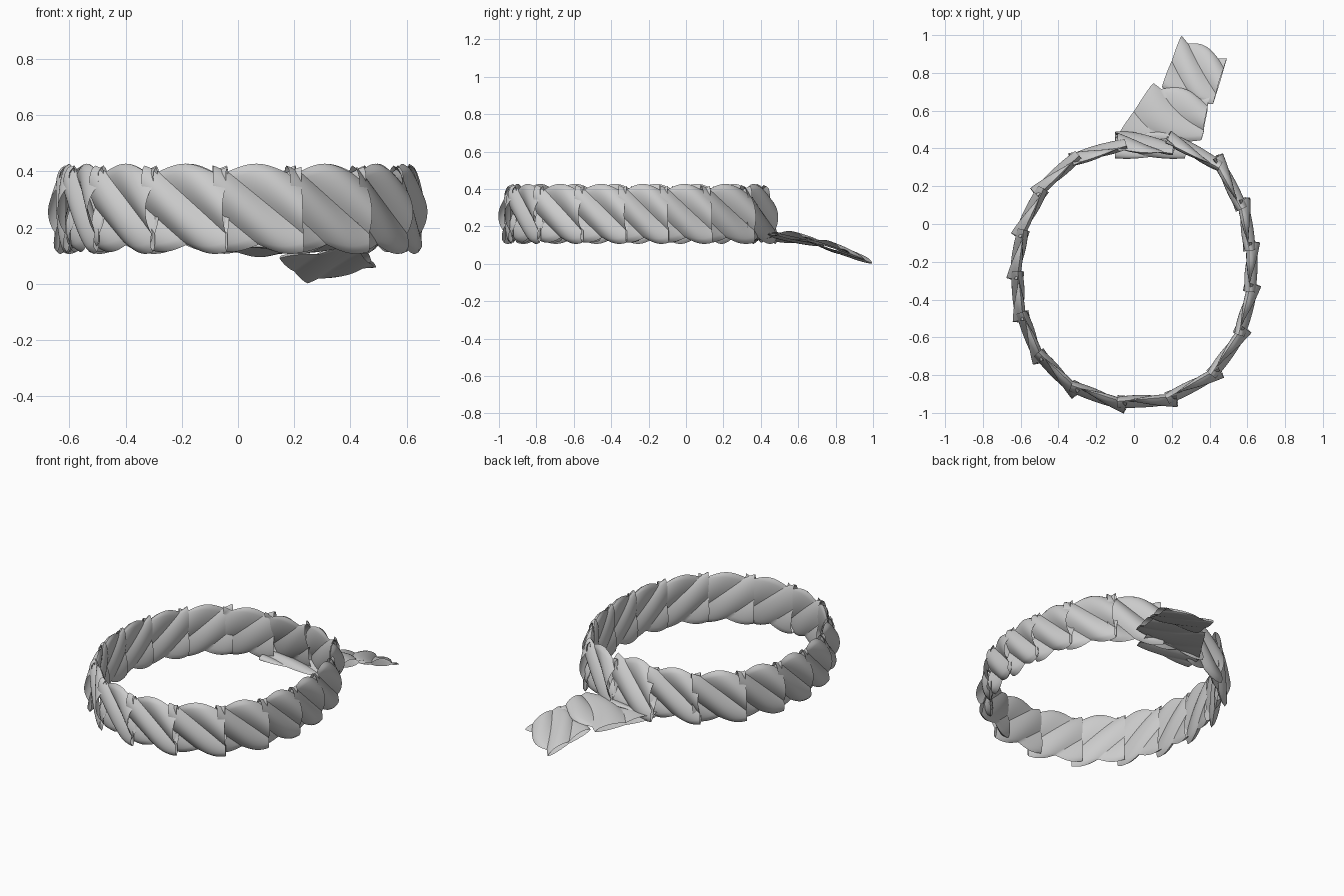
import bpy, bmesh, math
from mathutils import Vector

cube = bpy.data.objects.get("Cube")
if cube:
    bpy.data.objects.remove(cube, do_unlink=True)

mat = bpy.data.materials.new("light grey")
mat.use_nodes = True
grey = (0.6, 0.6, 0.6, 1)
mat.diffuse_color = grey
mat.node_tree.nodes["Principled BSDF"].inputs["Base Color"].default_value = grey


def twisted_plate(name, corners, outer=0.045, inner=0.022, lip=0.03, n=24):
    """Flattened, open-ended sleeve between four corners (start low, end low,
    end high, start high), with diagonal lobes from high start to low end."""
    a, b, c, d = [Vector(p) for p in corners]
    normal = (b - a + c - d).cross(d - a + c - b).normalized()
    rise = (d - a + c - b).normalized()
    bm = bmesh.new()
    for depth in (outer, -inner):
        grid = []
        for j in range(n + 1):
            v = j / n
            swell = math.sqrt(4 * v * (1 - v))
            row = []
            for i in range(n + 1):
                u = i / n
                base = a.lerp(b, u).lerp(d.lerp(c, u), v)
                lobe = abs(math.sin(math.pi * (1.5 * (u + v) + 0.25)))
                out = depth * swell * (0.3 + 0.7 * lobe)
                edge = lip * (lobe - 0.5) * (2 * v - 1)
                row.append(bm.verts.new(base + normal * out + rise * edge))
            grid.append(row)
        # Triangles split along the lobes keep the creases clean
        for j in range(n):
            for i in range(n):
                p, q = grid[j][i], grid[j][i + 1]
                r, s = grid[j + 1][i + 1], grid[j + 1][i]
                for tri in ((p, q, s), (q, r, s)):
                    bm.faces.new(tri if depth > 0 else tri[::-1])
    bmesh.ops.remove_doubles(bm, verts=bm.verts, dist=0.0005)
    mesh = bpy.data.meshes.new(name)
    bm.to_mesh(mesh)
    bm.free()
    obj = bpy.data.objects.new(name, mesh)
    bpy.context.collection.objects.link(obj)
    mesh.materials.append(mat)
    bpy.ops.object.select_all(action='DESELECT')
    obj.select_set(True)
    bpy.context.view_layer.objects.active = obj
    bpy.ops.object.shade_smooth_by_angle(angle=math.radians(35))


def ring_point(turn, out, z):
    """Point on the band; plates are longer at front and back, and the oval
    is fuller at the back left and a little at the front corners."""
    angle = turn - math.pi / 2 + 0.11 + 0.08 * math.sin(2 * turn)
    out += 0.06 * math.exp(-((angle - 0.85) / 0.4) ** 2)
    if math.sin(angle) < 0:
        out += 0.02 * math.sin(2 * angle) ** 2
    return (math.cos(angle) * (0.61 + out), -0.25 + math.sin(angle) * (0.69 + out), z)


# Band of overlapping pleated plates, each start tucked under the last end
count = 17
step = math.tau / count
for k in range(count):
    lo, hi = (k - 0.6) * step, (k + 0.6) * step
    # The plate above the tail leans inward at the top
    lean = {8: 0.035, 7: 0.01, 9: 0.01}.get(k, 0)
    back = 0.02 if k in (8, 9) else 0
    twisted_plate(f"band_plate_{k + 1}", [
        ring_point(lo, -0.015 + lean - back, 0.13),
        ring_point(hi, 0.035 + lean - back, 0.12),
        ring_point(hi, 0.01 - lean - back, 0.41),
        ring_point(lo, 0.005 - lean - back, 0.415)])

# Flap under the band where the tail joins
twisted_plate("tail_root", [(-0.1, 0.35, 0.13), (0.27, 0.35, 0.13),
                            (0.3, 0.5, 0.16), (-0.1, 0.46, 0.14)],
              outer=0.02, inner=0.01, lip=0.01)
# Two plates of the hanging tail
twisted_plate("tail_upper", [(-0.1, 0.45, 0.13), (0.36, 0.45, 0.16),
                             (0.4, 0.67, 0.13), (0.1, 0.74, 0.1)],
              outer=0.03, inner=0.012)
twisted_plate("tail_tip", [(0.15, 0.73, 0.09), (0.42, 0.64, 0.13),
                           (0.49, 0.87, 0.06), (0.25, 0.99, 0.005)],
              outer=0.03, inner=0.012)
